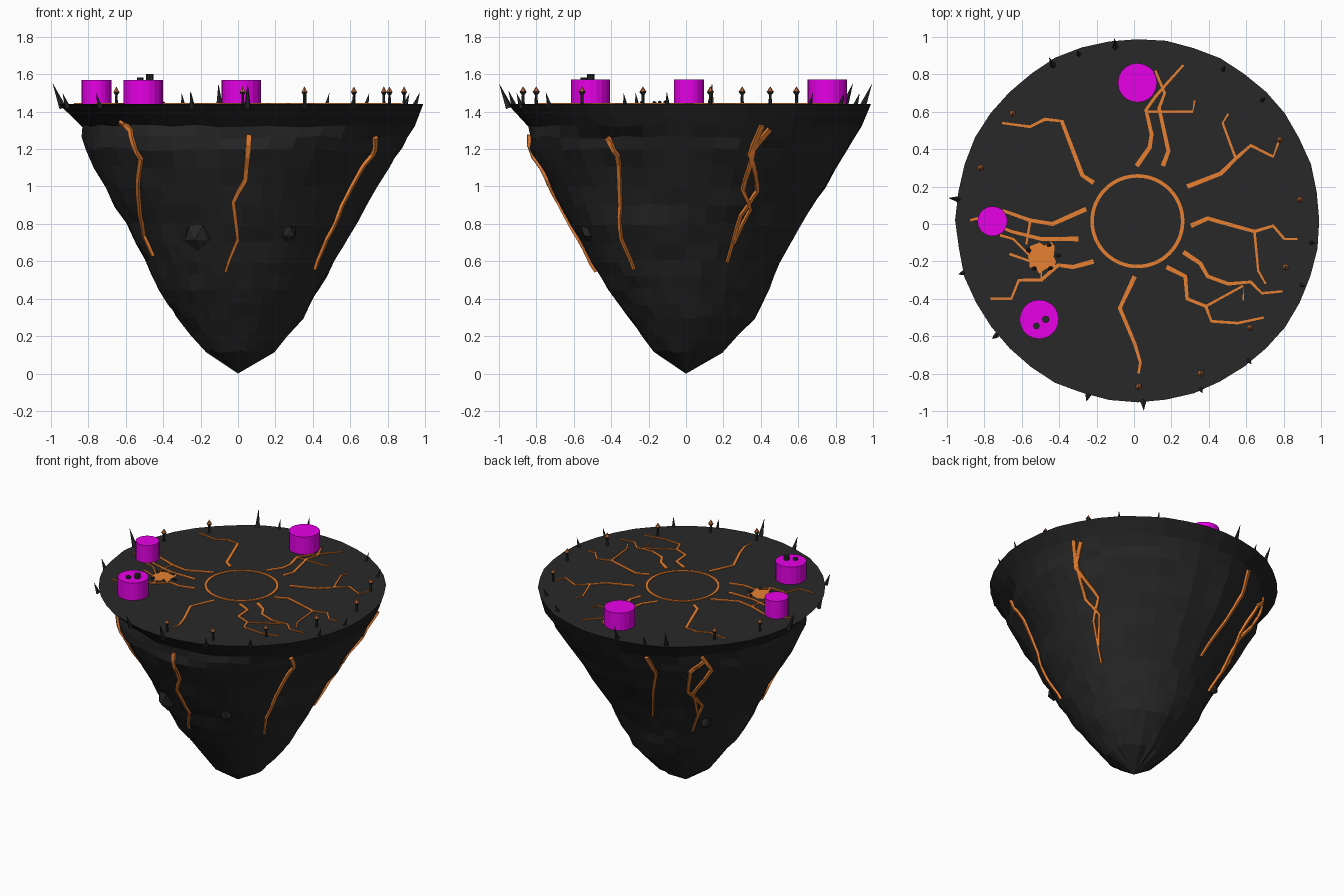
import bpy, bmesh, math, random
from mathutils import Vector, Matrix
from mathutils.bvhtree import BVHTree

random.seed(7)
if "Cube" in bpy.data.objects:
    bpy.data.objects.remove(bpy.data.objects["Cube"])

TOP = 1.44


def material(name, r, g, b):
    m = bpy.data.materials.new(name)
    m.use_nodes = True
    m.diffuse_color = (r, g, b, 1)
    m.node_tree.nodes["Principled BSDF"].inputs["Base Color"].default_value = (r, g, b, 1)
    return m


ground = material("ash_ground", .022, .022, .022)
rock = material("dark_rock", .02, .02, .02)
rim_rock = material("rim_rock", .013, .013, .013)
lava = material("lava_orange", 1, .27, .04)
magenta = material("bright_magenta", 1, 0, 1)
obsidian = material("obsidian", .02, .022, .022)
ember = material("ember_brown", .5, .15, .045)


def finish(name, bm, *mats):
    mesh = bpy.data.meshes.new(name)
    bm.to_mesh(mesh)
    bm.free()
    for m in mats:
        mesh.materials.append(m)
    ob = bpy.data.objects.new(name, mesh)
    bpy.context.collection.objects.link(ob)
    return ob


def cone(bm, base, tip, r1, r2, sides, index=0):
    """Add a cone or cylinder running from base to tip."""
    base, tip = Vector(base), Vector(tip)
    axis = tip - base
    mat = Matrix.Translation((base + tip) / 2) @ axis.to_track_quat('Z', 'Y').to_matrix().to_4x4()
    old = set(bm.faces)
    bmesh.ops.create_cone(bm, cap_ends=True, segments=sides, radius1=r1, radius2=r2,
                          depth=axis.length, matrix=mat)
    for f in set(bm.faces) - old:
        f.material_index = index


def stone(bm, centre, size):
    """Add a rough, slightly stretched stone."""
    made = bmesh.ops.create_icosphere(bm, subdivisions=1, radius=1)
    for v in made["verts"]:
        p = v.co * random.uniform(.8, 1.1)
        v.co = Vector(centre) + Vector((p.x * size, p.y * size * .8, p.z * size * 1.1))


def ribbon(bm, points, normals, start, end):
    """Add a tapering strip that follows points on a surface."""
    pairs = []
    last = len(points) - 1
    for i, (p, n) in enumerate(zip(points, normals)):
        along = points[min(i + 1, last)] - points[max(i - 1, 0)]
        side = n.cross(along).normalized() * (start + (end - start) * i / last) / 2
        pairs.append((bm.verts.new(p + side), bm.verts.new(p - side)))
    for (a, b), (c, d) in zip(pairs, pairs[1:]):
        bm.faces.new((a, b, d, c))


# Floating rock: stacked rings of (height, centre x, centre y, radius)
profile = [(TOP, .02, .02, .972), (1.325, .055, .045, .89), (1.2, .03, .015, .85),
           (1, .015, .01, .735), (.8, .02, .005, .615), (.6, .01, 0, .505),
           (.45, .005, .01, .43), (.3, .01, .03, .335), (.12, .01, .01, .185)]
levels = profile[:2]
for a, b in zip(profile[1:], profile[2:]):
    levels += [tuple((s + t) / 2 for s, t in zip(a, b)), b]
SIDES = 40
bm = bmesh.new()
rings = []
for k, (z, cx, cy, r) in enumerate(levels):
    rough = .005 if k < 2 else .014
    ring = []
    for i in range(SIDES):
        a = math.tau * i / SIDES
        rr = r * (1 + random.uniform(-rough, rough))
        if 1 < k < 7:  # shallow hollow in the front corner
            rr *= 1 - .06 * max(0, math.cos(a + math.radians(30))) ** 16
        dz = random.uniform(-.01, .01) if k else 0
        ring.append(bm.verts.new((cx + rr * math.cos(a), cy + rr * math.sin(a), z + dz)))
    rings.append(ring)
tip = bm.verts.new((0, 0, 0))
bm.faces.new(rings[0])
for k, (up, low) in enumerate(zip(rings, rings[1:])):
    for i in range(SIDES):
        j = (i + 1) % SIDES
        bm.faces.new((up[i], low[i], low[j], up[j])).material_index = 2 if k == 0 else 1
for i in range(SIDES):
    bm.faces.new((rings[-1][i], tip, rings[-1][(i + 1) % SIDES])).material_index = 1
bm.normal_update()
surface = BVHTree.FromBMesh(bm)
finish("floating_rock", bm, ground, rock, rim_rock)


def on_side(angle, z, lift):
    """Find a point just off the side of the rock, and the normal there."""
    out = Vector((math.cos(math.radians(angle)), math.sin(math.radians(angle)), 0))
    hit, normal, _, _ = surface.ray_cast(Vector((0, 0, z)), out)
    normal = normal if normal.dot(out) > 0 else -normal
    return hit + normal * lift, normal


# Lava cracks down the sides as (angle, height) paths
side_paths = [
    [(-139, 1.35), (-134, 1.3), (-131, 1.15), (-143, .9), (-153, .74), (-152, .63)],
    [(-86, 1.28), (-87, 1.04), (-92, .92), (-90, .72), (-98, .55)],
    [(-30, 1.27), (-27, 1.17), (-31, .96), (-36, .72), (-34, .56)],
    [(25, 1.33), (23, 1.17), (31, .98), (26, .85), (25, .6)],
    [(28, 1.31), (24, 1.2), (24, .98), (30, .88), (26, .7)],
    [(108, 1.32), (111, 1.17), (106, .9), (102, .72)],
    [(132, 1.32), (137, 1.2), (129, .98), (133, .75), (130, .6)],
    [(134, 1.3), (127, 1.2), (126, 1), (135, .85), (131, .65)],
]
bm = bmesh.new()
for path in side_paths:
    samples = []
    for (a, z), (b, w) in zip(path, path[1:]):
        samples += [on_side(a + (b - a) * t / 4, z + (w - z) * t / 4, .016) for t in range(4)]
    samples.append(on_side(*path[-1], .016))
    ribbon(bm, [s[0] for s in samples], [s[1] for s in samples], .028, .013)
cracks = finish("side_lava_cracks", bm, lava)
cracks.modifiers.new("thickness", 'SOLIDIFY').thickness = .022

# Lava cracks across the top: main paths, then thin branches
east = [
    [(.01, .31), (.08, .41), (.09, .48), (.06, .61), (.11, .68), (.17, .75), (.26, .85)],
    [(.15, .31), (.18, .39), (.13, .62), (.16, .7), (.11, .82)],
    [(.28, .2), (.46, .27), (.54, .35), (.62, .42), (.74, .36), (.77, .44)],
    [(.3, -.01), (.39, .03), (.46, .01), (.64, -.04), (.74, -.01), (.8, -.08), (.87, -.08)],
    [(.26, -.15), (.35, -.21), (.39, -.28), (.5, -.32), (.62, -.31), (.68, -.37), (.79, -.36)],
    [(.17, -.23), (.27, -.28), (.28, -.4), (.38, -.44), (.41, -.52), (.55, -.53), (.69, -.5)],
]
west = [
    [(-.22, .22), (-.28, .26), (-.39, .55), (-.48, .56), (-.56, .52), (-.71, .54)],
    [(0, -.28), (-.08, -.45), (0, -.64), (.03, -.74), (.02, -.8)],
    [(-.22, -.2), (-.33, -.23), (-.41, -.22), (-.5, -.3), (-.62, -.3), (-.66, -.4), (-.77, -.4)],
    [(-.3, -.08), (-.5, -.08), (-.66, -.04), (-.8, .02)],
    [(-.26, .08), (-.44, 0), (-.56, .02), (-.7, .07), (-.8, .04), (-.88, .02)],
]
branches = [
    [(.06, .6), (.31, .6), (.32, .66)], [(.54, .35), (.47, .54), (.5, .59)],
    [(.64, -.04), (.66, -.25), (.7, -.32)], [(.38, -.44), (.58, -.33), (.58, -.41)],
    [(-.72, -.06), (-.65, -.08), (-.55, -.18)], [(-.56, .01), (-.58, -.11)],
    [(-.67, -.16), (-.5, -.22), (-.5, -.3)],
]
bm = bmesh.new()
UP = Vector((0, 0, 1))
for paths, wide, thin in ((east + west, .025, .012), (branches, .014, .01)):
    for path in paths:
        ribbon(bm, [Vector((x + .004, y, TOP + .006)) for x, y in path], [UP] * len(path), wide, thin)
circle = [Vector((.018 + .242 * math.cos(t * math.tau / 64),
                  .015 + .242 * math.sin(t * math.tau / 64), TOP + .006)) for t in range(65)]
ribbon(bm, circle, [UP] * len(circle), .019, .019)
top_cracks = finish("top_lava_cracks", bm, lava)
top_cracks.modifiers.new("thickness", 'SOLIDIFY').thickness = .008

# Lava pool with a few small stones
pool = Vector((-.49, -.175, TOP))
bm = bmesh.new()
outline = []
for i in range(18):
    r, a = random.uniform(.06, .095), math.tau * i / 18
    outline.append(bm.verts.new(pool + Vector((r * math.cos(a), r * math.sin(a), .007))))
bm.faces.new(outline)
finish("lava_pool", bm, lava)
bm = bmesh.new()
for a in (5, 65, 150, 240, 300):
    a = math.radians(a)
    stone(bm, pool + Vector((.085 * math.cos(a), .07 * math.sin(a), .003)), .016)
finish("pool_stones", bm, obsidian)

# Boulders sunk into the sides
bm = bmesh.new()
for angle, z, size in ((-112, .745, .085), (-63, .755, .048), (139, .67, .05)):
    stone(bm, on_side(angle, z, -size * .15)[0], size)
finish("side_boulders", bm, rock)

# Magenta drums, one with two dark stubs on top
for name, x, y, r in (("front_drum", -.507, -.51, .105), ("side_drum", -.757, .015, .08),
                      ("back_drum", .018, .755, .105)):
    bm = bmesh.new()
    cone(bm, (x, y, TOP), (x, y, 1.57), r, r, 20)
    finish(name, bm, magenta)
bm = bmesh.new()
cone(bm, (-.522, -.545, 1.56), (-.522, -.545, 1.582), .018, .018, 8)
cone(bm, (-.472, -.51, 1.56), (-.472, -.51, 1.602), .02, .02, 8)
finish("drum_stubs", bm, obsidian)

# Rim spikes leaning outwards: (angle, height)
bm = bmesh.new()
for angle, h in ((172, .115), (117, .115), (108, .06), (96, .11), (60, .06), (44, .06), (-6, .065),
                 (-20, .06), (-50, .065), (-68, .06), (-87, .11), (-105, .075),
                 (-141, .06), (-164, .06)):
    a = math.radians(angle)
    out = Vector((math.cos(a), math.sin(a), 0))
    foot = UP * (TOP - .02) + out * .947
    cone(bm, foot, foot + out * h * .48 + UP * (h + .02), .011 + h * .08, 0, 5)
finish("rim_spikes", bm, obsidian)

# Torches: post, bowl and flame
bm = bmesh.new()
for x, y in ((-.65, .59), (-.82, .3), (.78, .45), (.888, .13), (.81, -.23), (.62, -.555),
             (.355, -.8), (.025, -.87)):
    for z1, z2, r1, r2, index in ((0, .055, .009, .007, 0), (.05, .066, .009, .019, 0),
                                  (.066, .095, .018, 0, 1)):
        cone(bm, (x, y, TOP + z1), (x, y, TOP + z2), r1, r2, 6, index)
finish("torches", bm, obsidian, ember)
